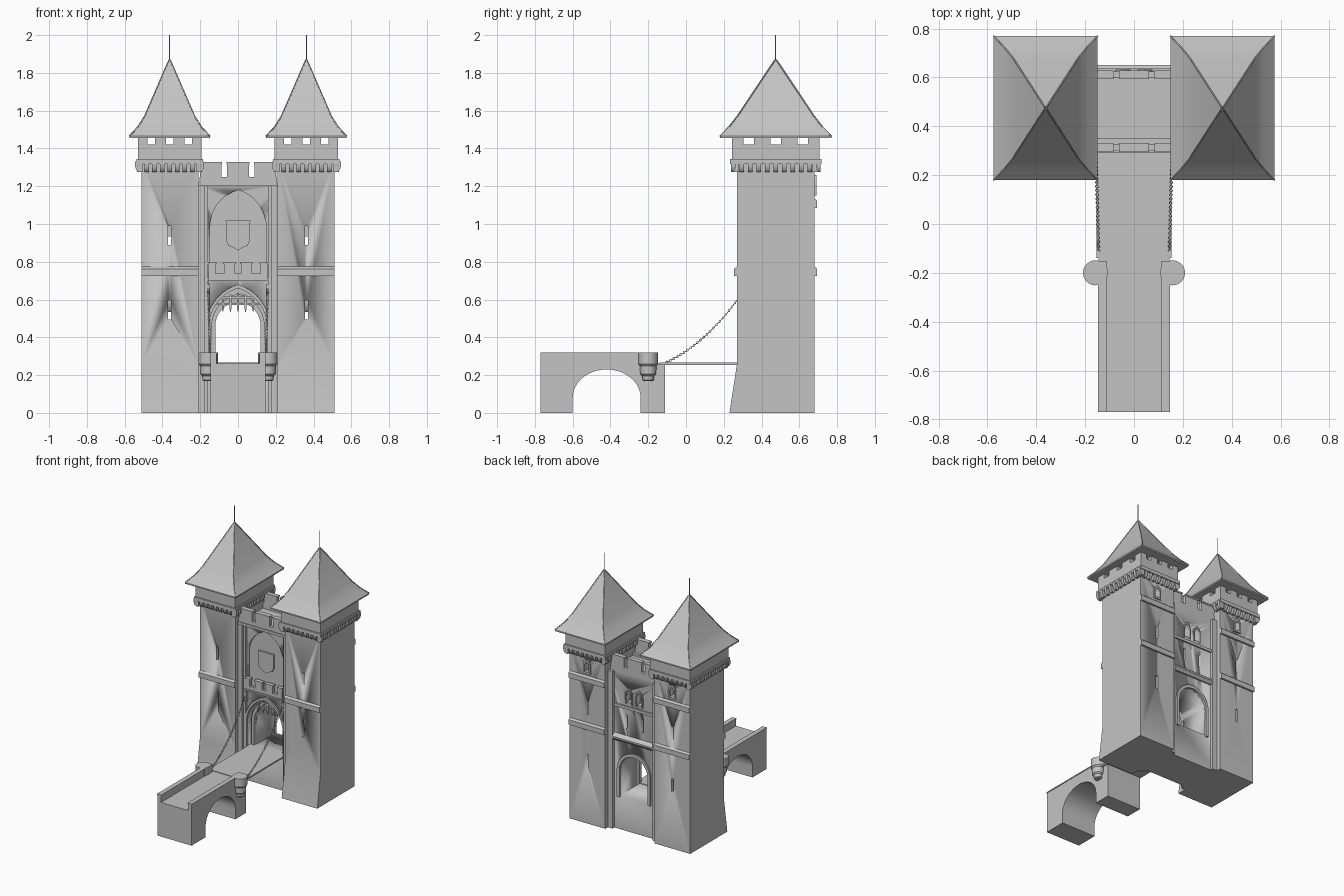
import bpy, bmesh, math
from mathutils import Vector

if "Cube" in bpy.data.objects:
    bpy.data.objects.remove(bpy.data.objects["Cube"], do_unlink=True)

stone = bpy.data.materials.new("grey stone")
stone.use_nodes = True
stone.diffuse_color = (0.55, 0.55, 0.55, 1)
stone.node_tree.nodes["Principled BSDF"].inputs["Base Color"].default_value = (0.55, 0.55, 0.55, 1)


def prism(bm, pts, axis, a, b):
    """Extrude a 2D outline along an axis from a to b."""
    def place(p, t):
        return {"x": (t, p[0], p[1]), "y": (p[0], t, p[1]), "z": (p[0], p[1], t)}[axis]
    lo = [bm.verts.new(place(p, a)) for p in pts]
    hi = [bm.verts.new(place(p, b)) for p in pts]
    n = len(pts)
    faces = [bm.faces.new(lo), bm.faces.new(hi[::-1])]
    faces += [bm.faces.new((lo[i], hi[i], hi[(i + 1) % n], lo[(i + 1) % n])) for i in range(n)]
    bmesh.ops.recalc_face_normals(bm, faces=faces)


def box(bm, x0, x1, y0, y1, z0, z1):
    x0, x1 = sorted((x0, x1))
    prism(bm, [(x0, z0), (x1, z0), (x1, z1), (x0, z1)], "y", y0, y1)


def loft(bm, rings):
    """Stack outlines of equal length into a closed solid."""
    loops = [[bm.verts.new(p) for p in r] for r in rings]
    n = len(loops[0])
    faces = [bm.faces.new(loops[0]), bm.faces.new(loops[-1][::-1])]
    for u, v in zip(loops, loops[1:]):
        faces += [bm.faces.new((u[i], u[(i + 1) % n], v[(i + 1) % n], v[i])) for i in range(n)]
    bmesh.ops.recalc_face_normals(bm, faces=faces)


def lathe(bm, cx, cy, profile, n=24):
    turn = [(math.cos(math.tau * i / n), math.sin(math.tau * i / n)) for i in range(n)]
    loft(bm, [[(cx + r * c, cy + r * s, z) for c, s in turn] for r, z in profile])


def rod(bm, p, q, r):
    p, q = Vector(p), Vector(q)
    rot = (q - p).to_track_quat("Z", "Y")
    turn = [rot @ Vector((r * math.cos(math.tau * i / 6), r * math.sin(math.tau * i / 6), 0)) for i in range(6)]
    loft(bm, [[e + t for t in turn] for e in (p, q)])


def arch(half, z0, spring, top, cx=0, n=10):
    """Arch outline: pointed when tall, elliptical when low."""
    h = top - spring
    r = (half * half + h * h) / (2 * half)
    if h > half * 1.05:
        end = math.atan2(h, r - half)
        arc = [(half - r + r * math.cos(end * i / n), r * math.sin(end * i / n)) for i in range(n)]
    else:
        arc = [(half * math.cos(math.pi / 2 * i / n), h * math.sin(math.pi / 2 * i / n)) for i in range(n)]
    right = [(half, z0)] + [(x, spring + z) for x, z in arc]
    pts = right + [(0, top)] + [(-x, z) for x, z in right[::-1]]
    return [(cx + x, z) for x, z in pts]


def finish(bm, name):
    me = bpy.data.meshes.new(name)
    bm.to_mesh(me)
    bm.free()
    me.materials.append(stone)
    ob = bpy.data.objects.new(name, me)
    bpy.context.collection.objects.link(ob)
    bpy.ops.object.select_all(action="DESELECT")
    ob.select_set(True)
    bpy.context.view_layer.objects.active = ob
    bpy.ops.object.shade_smooth_by_angle(angle=math.radians(30))
    return ob


def cut(ob, build):
    """Carve a shape out of an object, then discard the cutter."""
    bm = bmesh.new()
    build(bm)
    cutter = finish(bm, "cutter")
    cutter.hide_render = True
    mod = ob.modifiers.new("cut", "BOOLEAN")
    mod.operation, mod.solver, mod.object = "DIFFERENCE", "EXACT", cutter
    bpy.context.view_layer.objects.active = ob
    bpy.ops.object.modifier_apply(modifier=mod.name)
    bpy.data.objects.remove(cutter, do_unlink=True)


CX, CY = 0.362, 0.475
for s, side in ((1, "left"), (-1, "right")):
    cx = s * CX
    # Tower shaft, battered at the front foot, with arrow slits
    bm = bmesh.new()
    prism(bm, [(0.23, 0), (0.68, 0), (0.68, 1.34), (0.27, 1.34), (0.27, 0.26)], "x", s * 0.21, s * 0.512)
    shaft = finish(bm, side + "_tower")
    cut(shaft, lambda b: [box(b, cx - 0.008, cx + 0.008, 0.2, 0.48, z, z + 0.1) for z in (0.495, 0.89)])
    cut(shaft, lambda b: [box(b, cx - 0.008, cx + 0.008, 0.46, 0.75, z, z + 0.1) for z in (0.435, 0.835)])
    cut(shaft, lambda b: prism(b, arch(0.018, 1.165, 1.21, 1.24, cx), "y", 0.64, 0.75))

    # String courses and rear window surround
    bm = bmesh.new()
    for y, d, z in ((0.27, -0.015, 0.725), (0.68, 0.014, 0.725), (0.68, 0.014, 1.085)):
        prism(bm, [(y - d, z), (y + d, z), (y + d, z + 0.038), (y, z + 0.05), (y - d, z + 0.05)],
              "x", s * 0.21, s * 0.512)
    outer = arch(0.03, 1.15, 1.21, 1.26, cx)
    prism(bm, outer + arch(0.018, 1.15, 1.21, 1.24, cx)[::-1], "y", 0.67, 0.69)
    box(bm, cx - 0.03, cx + 0.03, 0.67, 0.69, 1.15, 1.165)
    finish(bm, side + "_tower_bands")

    # Corbel table around the tower head
    bm = bmesh.new()
    for axis, c, mid, hw, hd, n in (("x", cx, CY, 0.172, 0.205, 9), ("y", CY, cx, 0.237, 0.151, 11)):
        for d in (-1, 1):
            prof = [(mid + d * (hd + o), z) for o, z in
                    ((-0.01, 1.275), (0.014, 1.275), (0.026, 1.287), (0.032, 1.305), (0.032, 1.33), (-0.01, 1.33))]
            for i in range(n):
                t = c - hw + 0.012 + (2 * hw - 0.024) * i / (n - 1)
                prism(bm, prof, axis, t - 0.012, t + 0.012)
    finish(bm, side + "_tower_corbels")

    # Tower head with open lights under the eaves
    bm = bmesh.new()
    for w, d, z0, z1 in ((0.176, 0.242, 1.318, 1.345), (0.168, 0.232, 1.345, 1.42)):
        box(bm, cx - w, cx + w, CY - d, CY + d, z0, z1)
    for d in (-1, 1):
        for a, b in ((-0.168, -0.118), (-0.078, -0.02), (0.02, 0.078), (0.118, 0.168)):
            y = CY + d * 0.217
            box(bm, cx + a, cx + b, y - 0.015, y + 0.015, 1.42, 1.462)
        for a, b in ((-0.232, -0.17), (-0.115, -0.028), (0.028, 0.115), (0.17, 0.232)):
            x = cx + d * 0.153
            box(bm, x - 0.015, x + 0.015, CY + a, CY + b, 1.42, 1.462)
    finish(bm, side + "_tower_head")

    # Flared roof with hip ridges and finial
    rings = []
    for fx, fy, z in ((1, 1, 1.455), (1, 1, 1.465), (0.79, 0.84, 1.513), (0.62, 0.69, 1.57), (0.01, 0.01, 1.87)):
        rings.append([(cx + 0.213 * fx * i, CY + 0.295 * fy * j, z) for i, j in ((-1, -1), (1, -1), (1, 1), (-1, 1))])
    bm = bmesh.new()
    loft(bm, rings)
    for u, v in zip(rings[1:], rings[2:]):
        for p, q in zip(u, v):
            rod(bm, p, q, 0.004)
    rod(bm, (cx, CY, 1.86), (cx, CY, 2), 0.003)
    finish(bm, side + "_tower_roof")

# Gatehouse block with passage, recessed arch, niche and rear windows
bm = bmesh.new()
box(bm, -0.215, 0.215, 0.335, 0.625, 0, 1.205)
gate = finish(bm, "gatehouse")
cut(gate, lambda b: prism(b, arch(0.155, 0.262, 0.45, 0.66), "y", 0.3, 0.39))
cut(gate, lambda b: prism(b, arch(0.12, 0.262, 0.46, 0.585), "y", 0.37, 0.7))
cut(gate, lambda b: prism(b, arch(0.15, 0.72, 0.98, 1.18), "y", 0.3, 0.352))
for s in (1, -1):
    cut(gate, lambda b: box(b, s * 0.06, s * 0.076, 0.58, 0.7, 0.79, 0.89))
    cut(gate, lambda b: prism(b, arch(0.022, 0.99, 1.05, 1.09, s * 0.045), "y", 0.58, 0.7))

# Front frame, stepped jambs, balcony and shield
bm = bmesh.new()
for s in (1, -1):
    box(bm, s * 0.178, s * 0.215, 0.3, 0.34, 0, 1.205)
    box(bm, s * 0.16, s * 0.178, 0.318, 0.34, 0, 1.205)
    box(bm, s * 0.148, s * 0.166, 0.312, 0.34, 0.62, 0.68)
box(bm, -0.215, 0.215, 0.292, 0.35, 1.2, 1.22)
prism(bm, arch(0.17, 0.262, 0.45, 0.68) + arch(0.155, 0.262, 0.45, 0.66)[::-1], "y", 0.322, 0.34)
prism(bm, arch(0.142, 0.262, 0.455, 0.63) + arch(0.12, 0.262, 0.46, 0.585)[::-1], "y", 0.368, 0.4)
finish(bm, "gate_front_frame")

bm = bmesh.new()
box(bm, -0.16, 0.16, 0.305, 0.35, 0.7, 0.712)
box(bm, -0.155, 0.155, 0.312, 0.335, 0.712, 0.738)
for x, w in ((-0.137, 0.018), (-0.045, 0.03), (0.045, 0.03), (0.137, 0.018)):
    box(bm, x - w, x + w, 0.312, 0.335, 0.738, 0.787)
    box(bm, x - w - 0.004, x + w + 0.004, 0.308, 0.339, 0.787, 0.797)
finish(bm, "balcony")

bm = bmesh.new()
half = [(0.065, 1.018), (0.063, 0.91), (0.05, 0.885), (0.02, 0.873)]
prism(bm, half + [(0, 0.86)] + [(-x, z) for x, z in half[::-1]], "y", 0.338, 0.354)
finish(bm, "shield")

# Portcullis
bm = bmesh.new()
for x in (-0.08, -0.04, 0, 0.04, 0.08):
    loft(bm, [[(x + i * w, 0.362 + j * w, z) for i, j in ((-1, -1), (1, -1), (1, 1), (-1, 1))]
              for w, z in ((0.001, 0.535), (0.006, 0.555), (0.006, 0.635 - abs(x) / 5))])
for z, w in ((0.572, 0.125), (0.605, 0.105)):
    box(bm, -w, w, 0.358, 0.368, z, z + 0.01)
finish(bm, "portcullis")

# Parapets on both sides of the gatehouse roof
bm = bmesh.new()
for y0, y1 in ((0.298, 0.328), (0.598, 0.625)):
    box(bm, -0.205, 0.205, y0, y1, 1.2, 1.25)
    for a, b in ((-0.2, -0.088), (-0.058, 0.058), (0.088, 0.2)):
        box(bm, a, b, y0, y1, 1.25, 1.316)
        box(bm, a - 0.004, b + 0.004, y0 - 0.004, y1 + 0.004, 1.316, 1.328)
finish(bm, "parapets")

# Rear surround, hood and bands
bm = bmesh.new()
prism(bm, arch(0.142, 0.25, 0.46, 0.61) + arch(0.12, 0.25, 0.46, 0.585)[::-1], "y", 0.615, 0.638)
prism(bm, [(0.61, 0.68), (0.635, 0.68), (0.652, 0.7), (0.652, 0.712), (0.61, 0.745)], "x", -0.17, 0.17)
box(bm, -0.17, 0.17, 0.61, 0.636, 0.94, 0.962)
for s in (1, -1):
    box(bm, s * 0.17, s * 0.215, 0.61, 0.648, 0, 1.205)
    prism(bm, arch(0.03, 0.98, 1.05, 1.105, s * 0.045) + arch(0.022, 0.98, 1.05, 1.09, s * 0.045)[::-1],
          "y", 0.615, 0.633)
finish(bm, "gate_rear_trim")

# Fixed bridge with low arch and side walls
bm = bmesh.new()
arc = [(-0.42 + 0.18 * math.cos(math.pi * i / 24), 0.08 + 0.15 * math.sin(math.pi * i / 24)) for i in range(25)]
prism(bm, [(-0.77, 0), (-0.77, 0.262), (-0.11, 0.262), (-0.11, 0), (-0.24, 0)] + arc + [(-0.6, 0)],
      "x", -0.145, 0.145)
for s in (1, -1):
    box(bm, s * 0.115, s * 0.145, -0.77, -0.2, 0.25, 0.312)
    box(bm, s * 0.112, s * 0.148, -0.77, -0.2, 0.312, 0.32)
finish(bm, "bridge")

# Round turrets at the bridge end
bm = bmesh.new()
for s in (1, -1):
    lathe(bm, s * 0.158, -0.2, ((0.024, 0.168), (0.03, 0.175), (0.032, 0.195), (0.042, 0.205), (0.043, 0.248),
                                (0.051, 0.258), (0.051, 0.32)))
    box(bm, s * 0.112, s * 0.158, -0.249, -0.151, 0.25, 0.32)
finish(bm, "bridge_turrets")

# Drawbridge leaf
bm = bmesh.new()
box(bm, -0.153, 0.153, -0.14, 0.39, 0.254, 0.266)
finish(bm, "drawbridge")

# Hanging chains of alternating links
bpy.ops.mesh.primitive_torus_add(major_segments=8, minor_segments=4, major_radius=0.006, minor_radius=0.0018)
link = bpy.context.object
link.data.materials.append(stone)
link_mesh = link.data
bpy.data.objects.remove(link, do_unlink=True)
count = 50
for s, side in ((1, "left"), (-1, "right")):
    a, b, c = Vector((s * 0.146, -0.11, 0.265)), Vector((s * 0.15, 0.12, 0.37)), Vector((s * 0.157, 0.315, 0.66))
    for i in range(count + 1):
        t = i / count
        ob = bpy.data.objects.new(side + "_chain_link", link_mesh)
        ob.location = a * (1 - t) ** 2 + b * 2 * t * (1 - t) + c * t * t
        d = (b - a) * (1 - t) + (c - b) * t
        ob.rotation_euler = (math.atan2(d.z, d.y), (i % 2) * math.pi / 2, 0)
        bpy.context.collection.objects.link(ob)
